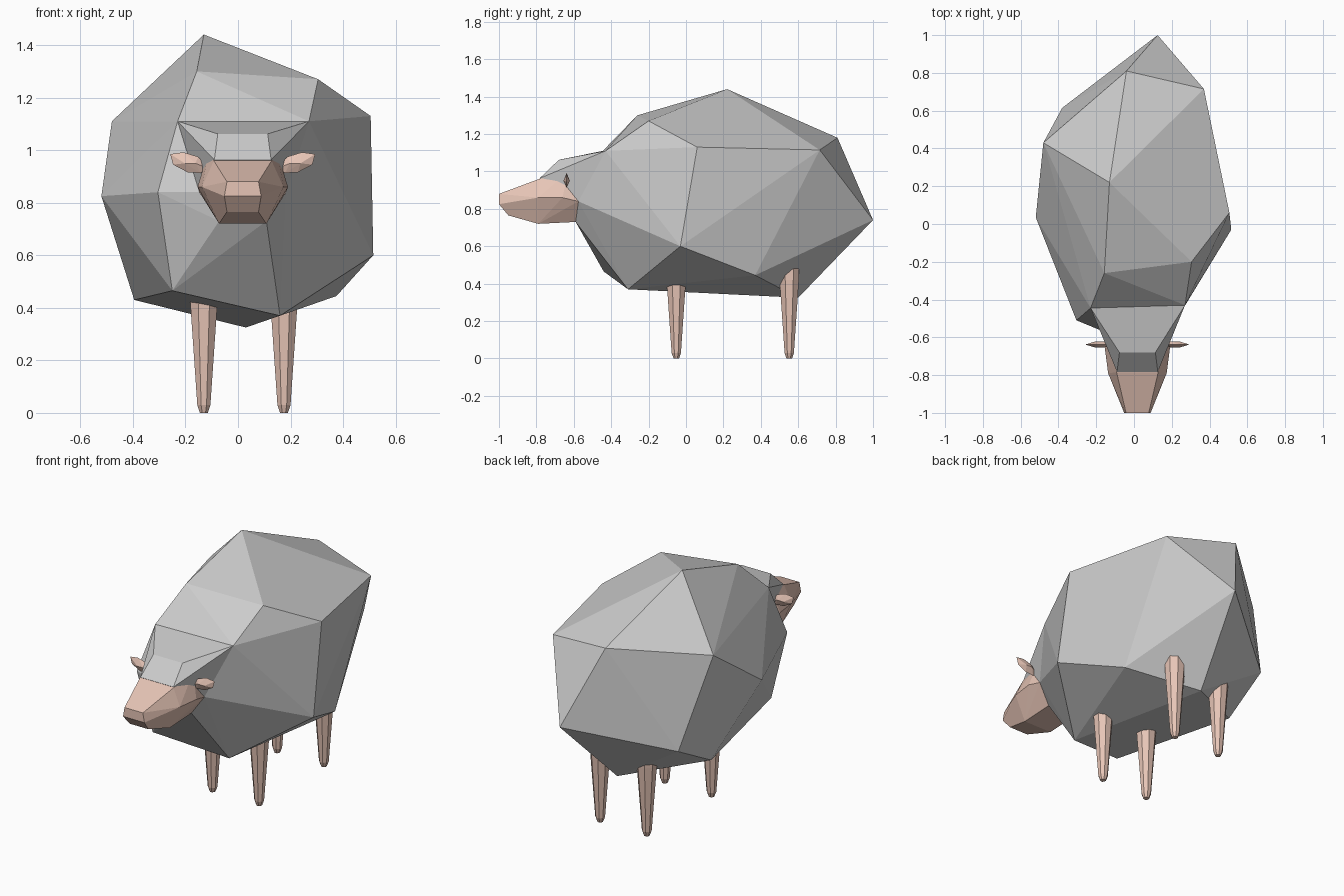
import bpy, bmesh, math

if "Cube" in bpy.data.objects:
    bpy.data.objects.remove(bpy.data.objects["Cube"])

CX = 0.018  # centre line of head and legs

skin = bpy.data.materials.new("skin")
skin.diffuse_color = (0.80, 0.56, 0.47, 1)
skin.use_nodes = True
skin.node_tree.nodes["Principled BSDF"].inputs["Base Color"].default_value = skin.diffuse_color


def finish(name, bm, mat=None):
    bmesh.ops.recalc_face_normals(bm, faces=bm.faces)
    me = bpy.data.meshes.new(name)
    bm.to_mesh(me)
    bm.free()
    ob = bpy.data.objects.new(name, me)
    bpy.context.collection.objects.link(ob)
    if mat:
        me.materials.append(mat)
    return ob


def hull(name, pts, mat=None):
    """Faceted solid wrapped around a few corner points."""
    bm = bmesh.new()
    vs = [bm.verts.new(p) for p in pts]
    r = bmesh.ops.convex_hull(bm, input=vs)
    junk = {g for k in ("geom_interior", "geom_unused") for g in r[k]
            if isinstance(g, bmesh.types.BMVert)}
    bmesh.ops.delete(bm, geom=list(junk), context='VERTS')
    bmesh.ops.dissolve_limit(bm, angle_limit=math.radians(2),
                             verts=bm.verts, edges=bm.edges)
    return finish(name, bm, mat)


def both(pts):
    """Mirror (half width, y, z) points about the centre line."""
    return [(CX + s * w, y, z) for w, y, z in pts for s in (-1, 1)]


neck_ring = both([(.165, -.575, .84), (.09, -.59, .73)])
shoulders = [(.27, -.43, 1.11), (-.23, -.445, 1.11)]

# Woolly body: irregular boulder
hull("wool_body", shoulders + neck_ring + [
    (-.13, .22, 1.44), (.305, -.20, 1.27), (-.157, -.26, 1.30),
    (.505, .06, 1.13), (-.48, .43, 1.11), (-.52, .035, .825),
    (-.305, -.51, .84), (.515, -.03, .60), (.16, -.31, .37),
    (-.25, -.44, .465), (-.395, .33, .43), (.03, .60, .325),
    (.375, .37, .445), (.125, 1.0, .74), (-.04, .81, 1.18),
    (.37, .715, 1.115), (-.38, .615, .585)])

# Wool running over the neck and forehead
hull("wool_cap", shoulders + neck_ring
     + both([(.095, -.68, 1.062), (.108, -.783, .963)]))

# Bare face and muzzle
hull("head", neck_ring + both([
    (.06, -1.0, .88), (.07, -1.0, .825), (.06, -.95, .765),
    (.09, -.79, .72), (.155, -.79, .86), (.172, -.66, .86),
    (.11, -.785, .96), (.13, -.63, 1.0)]), skin)

# Leaf-shaped ears
rim = [(.13, .93), (.17, .975), (.225, .992), (.276, .985),
       (.265, .945), (.21, .916), (.16, .913)]
for side, s in (("left", -1), ("right", 1)):
    pts = [(CX + s * w, -.638, z) for w, z in rim]
    pts += [(CX + s * w, -.638 + d, .95) for w in (.18, .22) for d in (-.017, .017)]
    hull(side + "_ear", pts, skin)

# Tapered legs with small chamfered feet
profile = [(.016, 0), (.027, .03), (.056, .42), (.060, .55)]
for end, y in (("front", -.052), ("back", .552)):
    for side, x in (("left", -.13), ("right", .175)):
        pts = []
        for r, z in profile:
            for i in range(8):
                a = math.tau * (i + .5) / 8
                pts.append((x + r * math.cos(a), y + r * math.sin(a), z))
        hull(f"{end}_{side}_leg", pts, skin)
